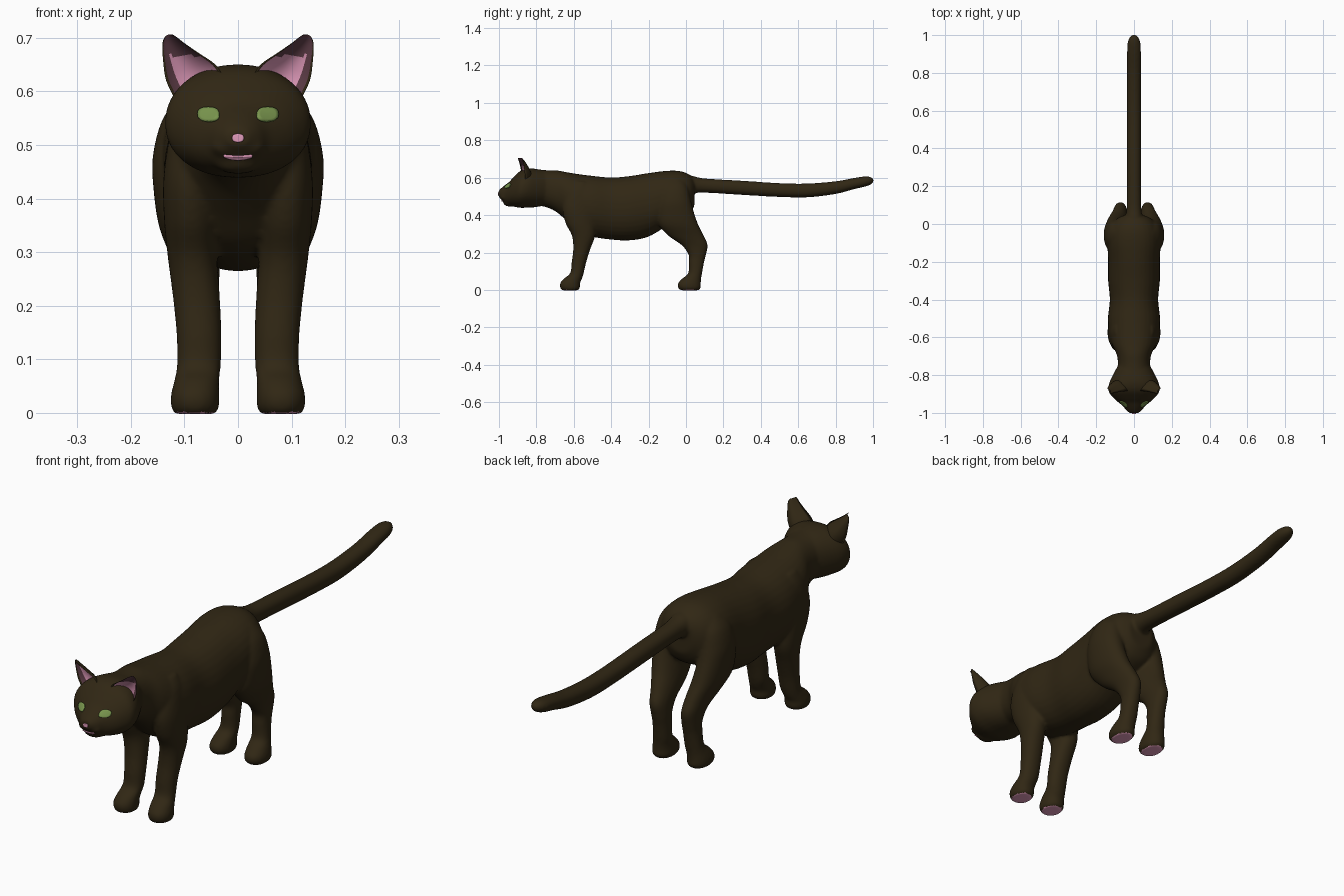
import bpy, bmesh, math
from mathutils import Vector
from mathutils.bvhtree import BVHTree

if "Cube" in bpy.data.objects:
    bpy.data.objects.remove(bpy.data.objects["Cube"])


def material(name, rgb):
    m = bpy.data.materials.new(name)
    m.diffuse_color = (*rgb, 1)
    m.use_nodes = True
    m.node_tree.nodes["Principled BSDF"].inputs["Base Color"].default_value = m.diffuse_color
    return m


FUR = material("dark brown fur", (0.030, 0.020, 0.007))
PINK = material("pink skin", (0.76, 0.33, 0.50))
MAUVE = material("dusky ear skin", (0.12, 0.050, 0.068))
GREEN = material("green eye", (0.19, 0.30, 0.075))


def add_object(name, bm, mats):
    bmesh.ops.recalc_face_normals(bm, faces=bm.faces)
    me = bpy.data.meshes.new(name)
    bm.to_mesh(me)
    bm.free()
    for m in mats:
        me.materials.append(m)
    for p in me.polygons:
        p.use_smooth = True
    ob = bpy.data.objects.new(name, me)
    bpy.context.collection.objects.link(ob)
    return ob


def refine(rows, steps=5):
    """Catmull-Rom smoothing of a list of sections."""
    rows = [Vector(r) for r in rows]
    pts = [rows[0]] + rows + [rows[-1]]
    out = []
    for a, b, c, d in zip(pts, pts[1:], pts[2:], pts[3:]):
        for k in range(steps):
            t = k / steps
            out.append(0.5 * (2 * b + (c - a) * t + (2 * a - 5 * b + 4 * c - d) * t * t
                              + (3 * b - a - 3 * c + d) * t ** 3))
    return out + [rows[-1]]


def skin(bm, rings):
    """Bridge closed rings of points and cap both ends."""
    vs = [[bm.verts.new(p) for p in r] for r in rings]
    n = len(vs[0])
    sides = [[bm.faces.new((a[i], a[(i + 1) % n], b[(i + 1) % n], b[i])) for i in range(n)]
             for a, b in zip(vs, vs[1:])]
    bm.faces.new(vs[0])
    bm.faces.new(vs[-1])
    return sides


def oval(n=32, power=0.93):
    for i in range(n):
        a = math.tau * i / n
        c, s = math.cos(a), math.sin(a)
        yield (math.copysign(abs(c) ** power, c), math.copysign(abs(s) ** power, s))


def trunk(bm, rows):      # rows: y, centre z, half width, half height
    skin(bm, [[(u * w, y, z + v * h) for u, v in oval()] for y, z, w, h in refine(rows)])


def leg(bm, rows, side):  # rows: z, centre x, centre y, half width, half depth
    skin(bm, [[(side * (x + u * w), y + v * d, z) for u, v in oval()]
              for z, x, y, w, d in refine(rows)])


def blob(bm, loc, radii):
    r = bmesh.ops.create_uvsphere(bm, u_segments=24, v_segments=16, radius=1)
    for v in r["verts"]:
        v.co = Vector([c * s + l for c, s, l in zip(v.co, radii, loc)])


# Body: overlapping lofts, fused below
bm = bmesh.new()
# torso
trunk(bm, [(-.80, .55, .09, .095), (-.74, .54, .085, .10), (-.69, .527, .092, .112),
           (-.64, .50, .115, .13), (-.58, .465, .132, .155), (-.50, .447, .138, .163),
           (-.40, .435, .128, .166), (-.30, .437, .137, .172), (-.20, .455, .137, .17),
           (-.10, .49, .14, .147), (-.03, .505, .13, .13), (.02, .51, .10, .105),
           (.045, .52, .06, .07)])
# head
trunk(bm, [(-.74, .545, .08, .09), (-.80, .545, .112, .102), (-.845, .545, .132, .105),
           (-.885, .538, .135, .099), (-.92, .525, .110, .08), (-.945, .515, .082, .063),
           (-.965, .511, .058, .052), (-.985, .513, .042, .034), (-1.002, .515, .022, .016)])
blob(bm, (0, -.945, .468), (.045, .032, .022))
for s in (-1, 1):
    blob(bm, (s * .022, -.965, .498), (.03, .03, .022))
# tail
trunk(bm, [(-.06, .565, .05, .06), (.03, .563, .045, .048), (.1, .558, .038, .038),
           (.3, .546, .037, .038), (.5, .534, .037, .037), (.65, .532, .037, .037),
           (.8, .547, .037, .034), (.9, .569, .037, .030), (.96, .58, .034, .027),
           (.99, .584, .022, .019), (1.002, .585, .008, .008)])
# legs
front = [(-.002, .08, -.62, .038, .043), (.012, .08, -.62, .045, .053), (.035, .08, -.62, .045, .053),
         (.06, .077, -.605, .042, .049), (.09, .073, -.583, .041, .036), (.15, .073, -.572, .042, .039),
         (.22, .078, -.557, .044, .046), (.29, .085, -.548, .046, .062), (.36, .088, -.565, .05, .08),
         (.44, .09, -.575, .049, .085), (.53, .08, -.57, .045, .07), (.58, .07, -.565, .03, .04)]
hind = [(-.002, .08, .02, .035, .048), (.012, .08, .018, .044, .061), (.035, .08, .018, .044, .061),
        (.06, .077, .03, .04, .051), (.09, .073, .049, .036, .037), (.15, .07, .056, .034, .041),
        (.19, .07, .060, .035, .047), (.24, .073, .046, .038, .070), (.29, .08, .0, .046, .095),
        (.35, .093, -.04, .055, .105), (.42, .102, -.055, .056, .096), (.48, .1, -.06, .059, .086),
        (.55, .09, -.06, .05, .07), (.60, .07, -.06, .03, .04)]
for s in (-1, 1):
    leg(bm, front, s)
    leg(bm, hind, s)
body = add_object("cat_body", bm, [FUR, PINK])

# Fuse and soften the joints
rm = body.modifiers.new("fuse", "REMESH")
rm.mode = "VOXEL"
rm.voxel_size = 0.0065
sm = body.modifiers.new("soften", "SMOOTH")
sm.factor, sm.iterations = 0.5, 7
dg = bpy.context.evaluated_depsgraph_get()
fused = bpy.data.meshes.new_from_object(body.evaluated_get(dg))
body.modifiers.clear()
body.data = fused
fused.materials.clear()
fused.materials.append(FUR)
fused.materials.append(PINK)
for p in fused.polygons:   # pink soles
    p.use_smooth = True
    p.material_index = int(p.center.z < .012 and p.normal.z < -.8)

# Ears: crescent-shaped shells leaning outward
bm = bmesh.new()
# rows: outer x, outer z, inner x, inner z, edge y, depth
rows = refine([(.115, .58, .028, .628, -.868, .048), (.134, .62, .042, .650, -.870, .042),
               (.140, .66, .074, .672, -.875, .030), (.141, .688, .100, .690, -.880, .019),
               (.137, .701, .114, .701, -.884, .012), (.130, .706, .122, .706, -.886, .006)], 4)
N = 12
for side in (-1, 1):
    rings = []
    for ox, oz, ix, iz, y, d in rows:
        ring = []
        for inner in (False, True):
            for k in range(N + 1):
                s = k / N
                if inner:
                    s = .95 - .9 * s
                bulge = math.sin(math.pi * s) ** .8 * d * (.72 if inner else 1)
                yy = y + .008 - .022 * s + bulge
                ring.append((side * (ox + (ix - ox) * s), yy, oz + (iz - oz) * s))
        rings.append(ring)
    for band in skin(bm, rings):
        for i, f in enumerate(band):
            if N < i <= 2 * N:
                low = f.calc_center_median().z < .667
                f.material_index = 1 if low and i < 2 * N - 1 else 2
add_object("ears", bm, [FUR, PINK, MAUVE])

# Face details: thin patches laid on the head
src = bmesh.new()
src.from_mesh(fused)
tree = BVHTree.FromBMesh(src)


def patch(name, x, z, rx, rz, mat, bend=0, lift=.003):
    bm = bmesh.new()

    def place(u, v):
        px, pz = x + u * rx, z + v * rz + bend * u * u
        hit = tree.ray_cast(Vector((px, -1.5, pz)), Vector((0, 1, 0)))[0]
        return bm.verts.new((px, (hit.y if hit else -.95) - lift, pz))

    mid = place(0, 0)
    inner = None
    for r in (.35, .7, 1):
        ring = [place(u * r, v * r) for u, v in oval(24, .8)]
        for i in range(24):
            j = (i + 1) % 24
            bm.faces.new((inner[i], ring[i], ring[j], inner[j]) if inner else (mid, ring[i], ring[j]))
        inner = ring
    ob = add_object(name, bm, [mat])
    th = ob.modifiers.new("thickness", "SOLIDIFY")
    th.thickness, th.offset = .005, 0


patch("left_eye", .055, .557, .020, .013, GREEN)
patch("right_eye", -.055, .557, .020, .013, GREEN)
patch("nose", 0, .513, .011, .008, PINK, lift=.0015)
patch("mouth", 0, .476, .027, .0035, PINK, bend=.004, lift=.0015)
src.free()
